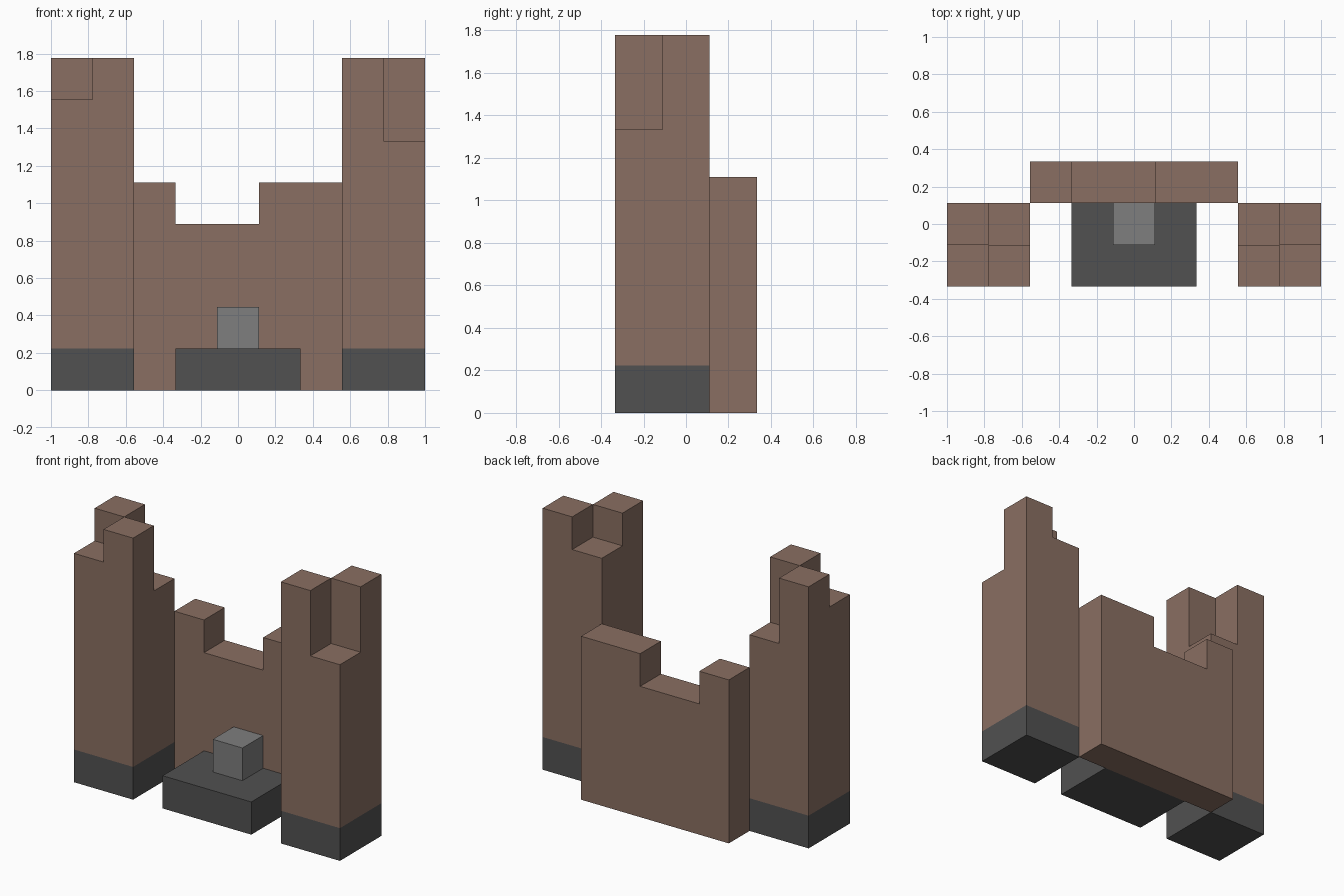
import bpy
import bmesh
from mathutils import Vector

if "Cube" in bpy.data.objects:
    bpy.data.objects.remove(bpy.data.objects["Cube"], do_unlink=True)

U = 2 / 9                                # one block
ORIGIN = Vector((-1, -1.5 * U, 0))       # front corner of the block grid


def material(name, rgb):
    mat = bpy.data.materials.new(name)
    colour = [((c / 255 + 0.055) / 1.055) ** 2.4 for c in rgb] + [1]
    mat.use_nodes = True
    mat.diffuse_color = colour
    mat.node_tree.nodes["Principled BSDF"].inputs["Base Color"].default_value = colour
    return mat


BROWN = material("brown_brick", (138, 111, 98))
DARK = material("dark_stone", (81, 81, 81))
GREY = material("grey_stone", (126, 126, 126))


def build(name, rows, x, y, mats, bottom=0):
    """Solid of block columns; rows run front to back and give column tops.
    The lowest layer takes the first material, the rest the last one."""
    solid = {(x + i, y + j, k) for j, row in enumerate(rows)
             for i, top in enumerate(row) for k in range(bottom, top)}
    bm = bmesh.new()
    for cell in sorted(solid):
        for axis in range(3):
            for side in (0, 1):
                near = list(cell)
                near[axis] += 2 * side - 1
                if tuple(near) in solid:
                    continue
                corners = []
                for a, b in ((0, 0), (1, 0), (1, 1), (0, 1)):
                    p = Vector(cell)
                    p[axis] += side
                    p[(axis + 1) % 3] += a
                    p[(axis + 2) % 3] += b
                    corners.append(bm.verts.new(ORIGIN + p * U))
                face = bm.faces.new(corners if side else corners[::-1])
                face.material_index = 0 if cell[2] == bottom else len(mats) - 1
    bmesh.ops.remove_doubles(bm, verts=bm.verts, dist=0.001)
    bmesh.ops.dissolve_limit(bm, angle_limit=0.01, verts=bm.verts,
                             edges=bm.edges, delimit={'MATERIAL'})
    mesh = bpy.data.meshes.new(name)
    bm.to_mesh(mesh)
    bm.free()
    for mat in mats:
        mesh.materials.append(mat)
    obj = bpy.data.objects.new(name, mesh)
    bpy.context.collection.objects.link(obj)


# Ruined towers on dark footings
build("right_tower", [[7, 8], [8, 6]], 0, 0, [DARK, BROWN])
build("left_tower", [[8, 6], [7, 8]], 7, 0, [DARK, BROWN])

# Broken wall behind them
build("back_wall", [[5, 4, 4, 5, 5]], 2, 2, [BROWN])

# Platform with a small block on top
build("platform", [[1] * 3] * 2, 3, 0, [DARK])
build("platform_block", [[2]], 4, 1, [GREY], bottom=1)
